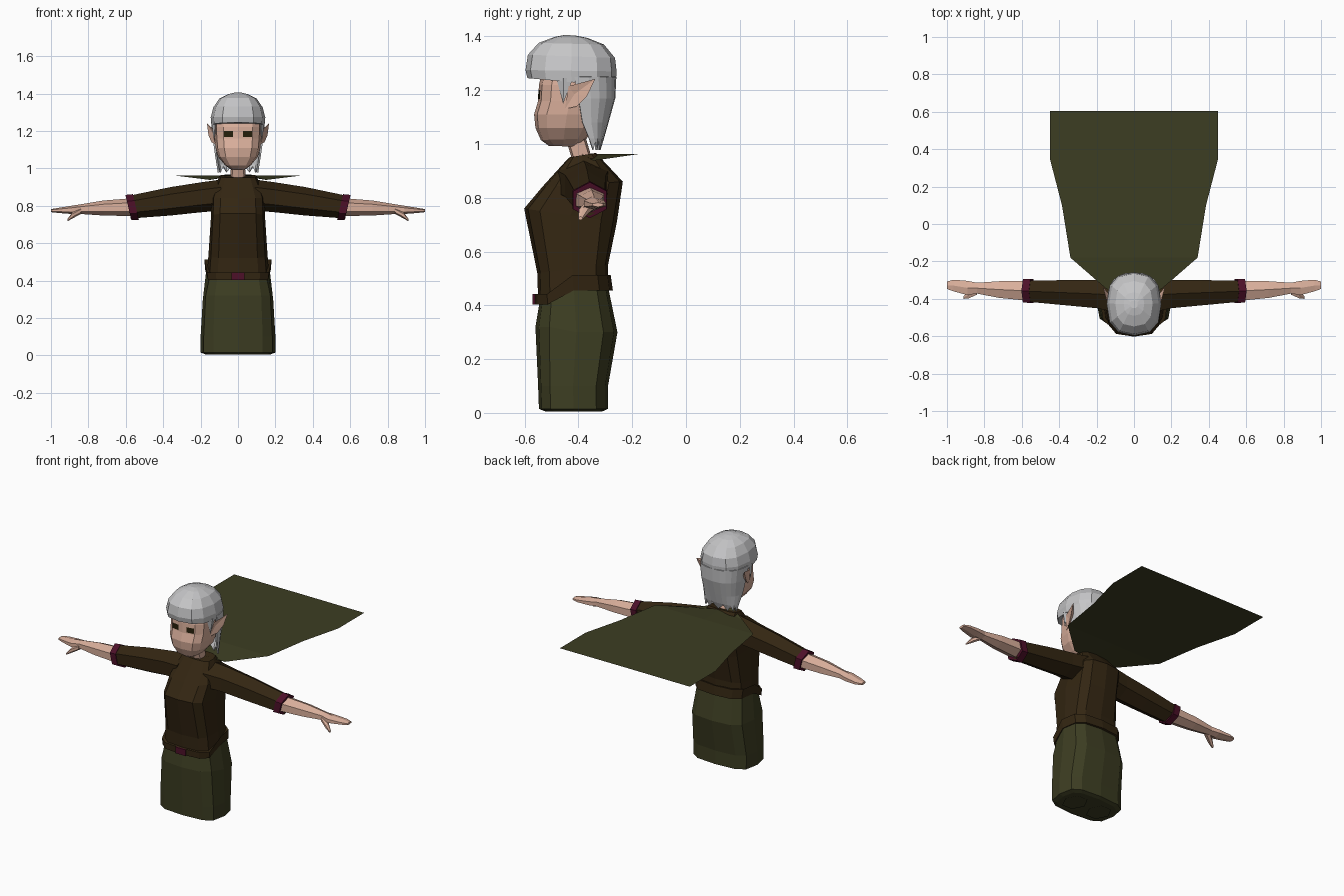
import bpy, bmesh, math
from mathutils import Vector
from mathutils.bvhtree import BVHTree


def material(name, rgb):
    m = bpy.data.materials.new(name)
    m.diffuse_color = (*rgb, 1)
    return m


SKIN = material("skin", (0.70, 0.43, 0.33))
HAIR = material("silver_hair", (0.56, 0.56, 0.57))
BROWN = material("brown_cloth", (0.033, 0.019, 0.006))
OLIVE = material("olive_cloth", (0.046, 0.047, 0.016))
WINE = material("wine_trim", (0.075, 0.005, 0.022))
EYE = material("dark_eye", (0.018, 0.013, 0.003))


def make(name, verts, faces, mat, mirror=False, thick=0):
    me = bpy.data.meshes.new(name)
    me.from_pydata([tuple(v) for v in verts], [], faces)
    bm = bmesh.new()
    bm.from_mesh(me)
    bmesh.ops.recalc_face_normals(bm, faces=bm.faces)
    bm.to_mesh(me)
    bm.free()
    me.materials.append(mat)
    ob = bpy.data.objects.new(name, me)
    bpy.context.collection.objects.link(ob)
    if mirror:
        ob.modifiers.new("mirror", "MIRROR").use_mirror_merge = False
    if thick:
        s = ob.modifiers.new("thickness", "SOLIDIFY")
        s.thickness, s.offset = thick, -1
    return ob


def bridge(name, rings, mat, mirror=False):
    """Skin a list of equal closed rings and cap both ends."""
    n = len(rings[0])
    verts = [v for r in rings for v in r]
    faces = [(k * n + i, k * n + (i + 1) % n, (k + 1) * n + (i + 1) % n, (k + 1) * n + i)
             for k in range(len(rings) - 1) for i in range(n)]
    faces += [tuple(range(n))[::-1], tuple(range(len(verts) - n, len(verts)))]
    return make(name, verts, faces, mat, mirror)


def power(v, p):
    return math.copysign(abs(v) ** p, v) if abs(v) > 1e-6 else 0.0


def body_ring(zf, zb, w, yf, yb, n=12, p=0.7, bend=False):
    """Horizontal ring: front and back height, half width, front and back y."""
    pts = []
    for i in range(n):
        a = 2 * math.pi * i / n
        x, s = w * power(math.cos(a), p), power(math.sin(a), p)
        t = (s + 1) / 2
        h = min(1, max(0, (t - 0.2) / 0.3)) if bend else t
        pts.append((x, yf + (yb - yf) * t, zf + (zb - zf) * h))
    return pts


def body(name, rows, mat, **kw):
    return bridge(name, [body_ring(*r, **kw) for r in rows], mat)


def arm_ring(x, z0, z1, yf, yb, lean=0.0, n=6):
    """Ring across the arm; lean pushes its top outward."""
    pts = []
    for i in range(n):
        a = 2 * math.pi * (i + 0.5) / n
        c, s = math.cos(a) / math.cos(math.pi / n), math.sin(a)
        pts.append((x + lean * s, (yf + yb) / 2 + (yb - yf) / 2 * c, (z0 + z1) / 2 + (z1 - z0) / 2 * s))
    return pts


def arm(name, rows, mat):
    return bridge(name, [arm_ring(*r) for r in rows], mat, True)


# Trousers with rounded hem, and the two leg undersides
body("trousers", [(0.006, 0.006, 0.175, -0.525, -0.31), (0.015, 0.015, 0.2, -0.547, -0.29),
                  (0.1, 0.1, 0.2, -0.55, -0.29), (0.32, 0.3, 0.188, -0.56, -0.255),
                  (0.41, 0.47, 0.168, -0.545, -0.29)], OLIVE, p=0.6, bend=True)
make("leg_underside", [(0.088 + 0.07 * math.cos(k * math.pi / 3), -0.417 + 0.08 * math.sin(k * math.pi / 3), 0)
                       for k in range(6)], [(5, 4, 3, 2, 1, 0)], OLIVE, True)

# Tunic, belt and buckle
body("tunic", [(0.42, 0.48, 0.165, -0.55, -0.29), (0.52, 0.55, 0.158, -0.553, -0.29),
               (0.76, 0.71, 0.145, -0.602, -0.257), (0.84, 0.86, 0.142, -0.535, -0.235),
               (0.95, 0.967, 0.1, -0.435, -0.335)], BROWN, p=0.6)
body("belt", [(0.403, 0.455, 0.175, -0.565, -0.272), (0.442, 0.512, 0.18, -0.565, -0.28)],
     BROWN, p=0.6, bend=True)
bridge("buckle", [[(x, y, z) for x, z in ((-0.035, 0.403), (0.035, 0.403), (0.035, 0.442), (-0.035, 0.442))]
                  for y in (-0.570, -0.562)], WINE)

# Arms
arm("sleeve", [(0.09, 0.775, 0.94, -0.475, -0.29), (0.2, 0.765, 0.925, -0.45, -0.298),
               (0.36, 0.748, 0.9, -0.435, -0.3), (0.575, 0.732, 0.855, -0.415, -0.303)], BROWN)
arm("cuff", [(0.546, 0.724, 0.862, -0.422, -0.293, 0.016), (0.586, 0.724, 0.858, -0.42, -0.295, 0.016)], WINE)
arm("forearm_and_hand", [(0.57, 0.745, 0.84, -0.41, -0.305), (0.72, 0.748, 0.828, -0.395, -0.306),
                         (0.84, 0.756, 0.808, -0.372, -0.314), (0.89, 0.756, 0.8, -0.38, -0.304),
                         (0.965, 0.762, 0.788, -0.36, -0.298), (1.0, 0.766, 0.782, -0.347, -0.308)], SKIN)
arm("thumb", [(0.84, 0.756, 0.79, -0.378, -0.335), (0.885, 0.732, 0.765, -0.398, -0.365),
              (0.912, 0.717, 0.73, -0.4, -0.385)], SKIN)

# Flat cape, folding down over the shoulders
rows = [(0.06, -0.39, 0.965), (0.15, -0.345, 0.938), (0.34, -0.18, 0.962),
        (0.385, 0.1, 0.962), (0.45, 0.35, 0.962), (0.45, 0.605, 0.962)]
verts = [v for x, y, z in rows for v in ((-x, y, z), (0, y, 0.963), (x, y, z))]
make("cape", verts, [(k * 3 + i, k * 3 + i + 1, k * 3 + i + 4, k * 3 + i + 3)
                     for k in range(5) for i in (0, 1)], OLIVE)

# Neck and head
body("neck", [(0.93, 0.93, 0.04, -0.42, -0.345), (1.03, 1.03, 0.038, -0.45, -0.375)], SKIN, n=8)
head = body("head", [(0.993, 0.99, 0.035, -0.51, -0.4), (1.015, 1.02, 0.07, -0.54, -0.37),
                     (1.06, 1.06, 0.105, -0.56, -0.34), (1.11, 1.11, 0.12, -0.565, -0.32),
                     (1.16, 1.16, 0.125, -0.55, -0.31), (1.22, 1.22, 0.127, -0.547, -0.3),
                     (1.29, 1.29, 0.12, -0.53, -0.3)], SKIN)

# Eyes: thin patches laid on the face
bm = bmesh.new()
bm.from_mesh(head.data)
tree = BVHTree.FromBMesh(bm)
bm.free()
pts = []
for z in (1.168, 1.2):
    for x in (0.028, 0.05, 0.074):
        hit = tree.ray_cast(Vector((x, -2, z)), Vector((0, 1, 0)))[0]
        pts.append(hit + Vector((0, -0.005, 0)))
make("eye", pts, [(0, 1, 4, 3), (1, 2, 5, 4)], EYE, True)

# Pointed ears: rim around a hollow front and a raised back
ear = [(0.122, -0.45, 1.13), (0.138, -0.437, 1.215), (0.166, -0.338, 1.242), (0.158, -0.368, 1.178),
       (0.142, -0.405, 1.14), (0.134, -0.415, 1.185), (0.118, -0.39, 1.18)]
make("ear", ear, [(i, (i + 1) % 5, c) for c in (5, 6) for i in range(5)], SKIN, True)

# Hair cap with fringe
body("hair_cap", [(1.245, 1.215, 0.142, -0.59, -0.262), (1.275, 1.27, 0.146, -0.597, -0.258),
                  (1.332, 1.32, 0.132, -0.588, -0.264), (1.376, 1.37, 0.1, -0.548, -0.305),
                  (1.398, 1.394, 0.055, -0.49, -0.365), (1.406, 1.403, 0.02, -0.45, -0.41)], HAIR, p=0.8)

# Hair hanging behind the ears, with ragged tips
cols = 12
verts = []
for z, w, yc, yb in ((1.25, 0.143, -0.415, -0.259), (1.17, 0.137, -0.40, -0.263),
                     (1.08, 0.124, -0.385, -0.288), (1.02, 0.115, -0.36, -0.305), (0.985, 0.108, -0.345, -0.318)):
    for i in range(cols + 1):
        a = math.pi * i / cols
        dz = (0.024 if i % 2 else -0.008) if z < 1 else 0
        verts.append((w * power(math.cos(a), 0.8), yc + (yb - yc) * power(math.sin(a), 0.8), z + dz))
make("hair_back", verts, [(r * 13 + i, r * 13 + i + 1, r * 13 + i + 14, r * 13 + i + 13)
                          for r in range(4) for i in range(cols)], HAIR, thick=0.01)

# Pointed side locks in front of the ears
lock = [(0.122, -0.482, 1.245), (0.142, -0.455, 1.245), (0.138, -0.42, 1.245), (0.128, -0.457, 1.15),
        (0.11, -0.45, 1.245)]
make("side_lock", lock, [(0, 1, 3), (1, 2, 3), (2, 4, 3), (4, 0, 3), (0, 4, 2, 1)], HAIR, True)
